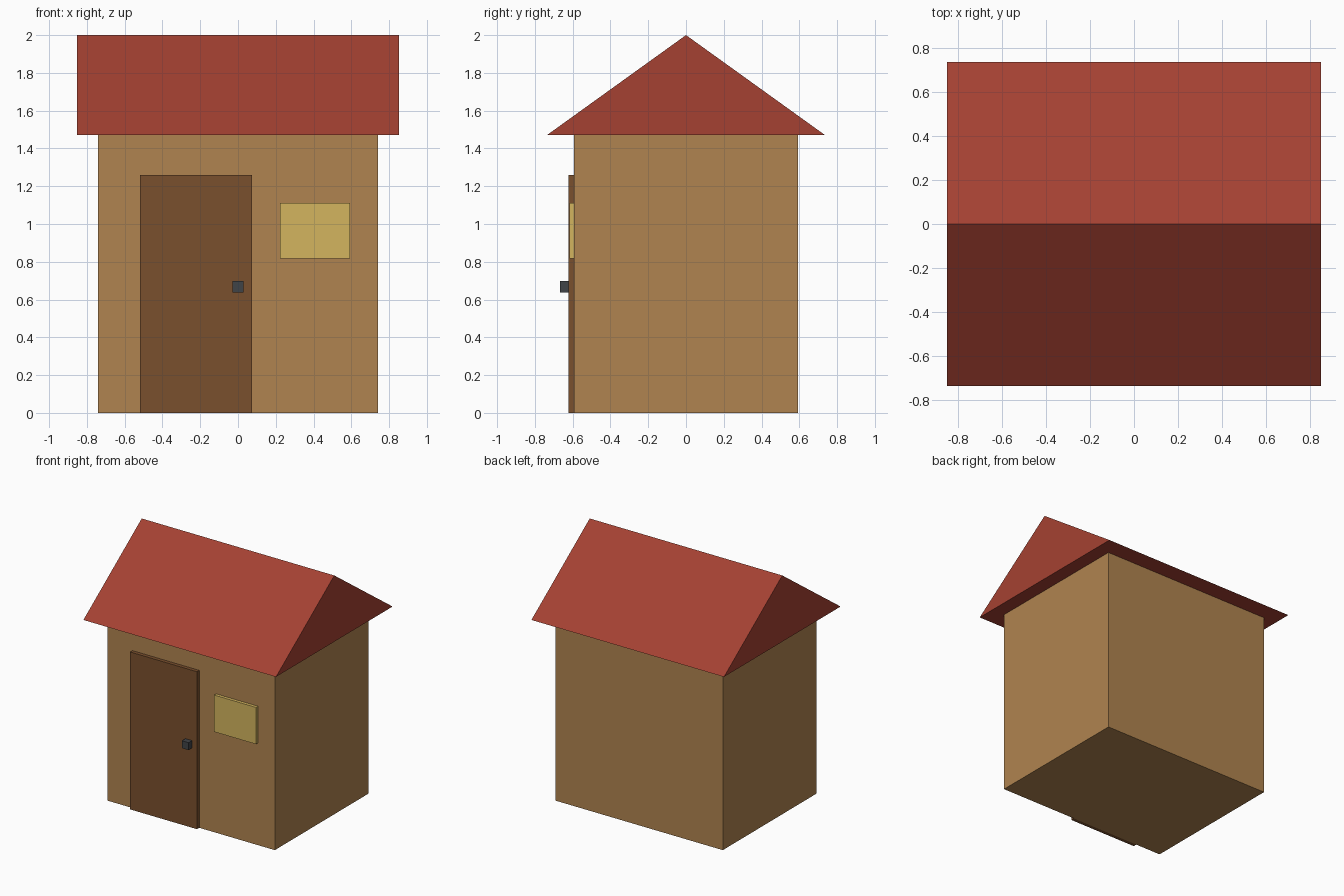
import bpy
import bmesh
from mathutils import Vector

if "Cube" in bpy.data.objects:
    bpy.data.objects.remove(bpy.data.objects["Cube"])


def material(name, rgb):
    m = bpy.data.materials.new(name)
    m.diffuse_color = (*rgb, 1.0)
    m.use_nodes = True
    m.node_tree.nodes["Principled BSDF"].inputs["Base Color"].default_value = m.diffuse_color
    return m


def finish(name, bm, mat):
    bmesh.ops.recalc_face_normals(bm, faces=bm.faces[:])
    mesh = bpy.data.meshes.new(name)
    bm.to_mesh(mesh)
    bm.free()
    mesh.materials.append(mat)
    obj = bpy.data.objects.new(name, mesh)
    bpy.context.collection.objects.link(obj)
    return obj


def box(name, lo, hi, mat):
    lo, hi = Vector(lo), Vector(hi)
    bm = bmesh.new()
    bmesh.ops.create_cube(bm, size=1.0)
    bmesh.ops.scale(bm, vec=hi - lo, verts=bm.verts[:])
    bmesh.ops.translate(bm, vec=(lo + hi) / 2, verts=bm.verts[:])
    return finish(name, bm, mat)


def prism(name, profile, half_length, mat):
    """Extrude a (y, z) profile along x."""
    bm = bmesh.new()
    face = bm.faces.new([bm.verts.new((-half_length, y, z)) for y, z in profile])
    out = bmesh.ops.extrude_face_region(bm, geom=[face], use_keep_orig=True)
    verts = [g for g in out["geom"] if isinstance(g, bmesh.types.BMVert)]
    bmesh.ops.translate(bm, vec=(2 * half_length, 0, 0), verts=verts)
    return finish(name, bm, mat)


wall_mat = material("tan_wall", (0.434, 0.231, 0.080))
roof_mat = material("red_roof", (0.376, 0.053, 0.032))
door_mat = material("brown_door", (0.195, 0.080, 0.027))
window_mat = material("yellow_window", (0.658, 0.462, 0.114))
knob_mat = material("dark_metal", (0.051, 0.056, 0.063))

# House body and gabled roof with overhang
box("walls", (-0.741, -0.593, 0), (0.741, 0.593, 1.47), wall_mat)
prism("roof", [(-0.737, 1.47), (0.737, 1.47), (0, 2.0)], 0.852, roof_mat)

# Front details, slightly sunk into the wall
box("door", (-0.519, -0.622, 0), (0.073, -0.585, 1.259), door_mat)
box("window", (0.222, -0.618, 0.817), (0.592, -0.585, 1.111), window_mat)
box("door_knob", (-0.03, -0.667, 0.638), (0.029, -0.615, 0.697), knob_mat)
